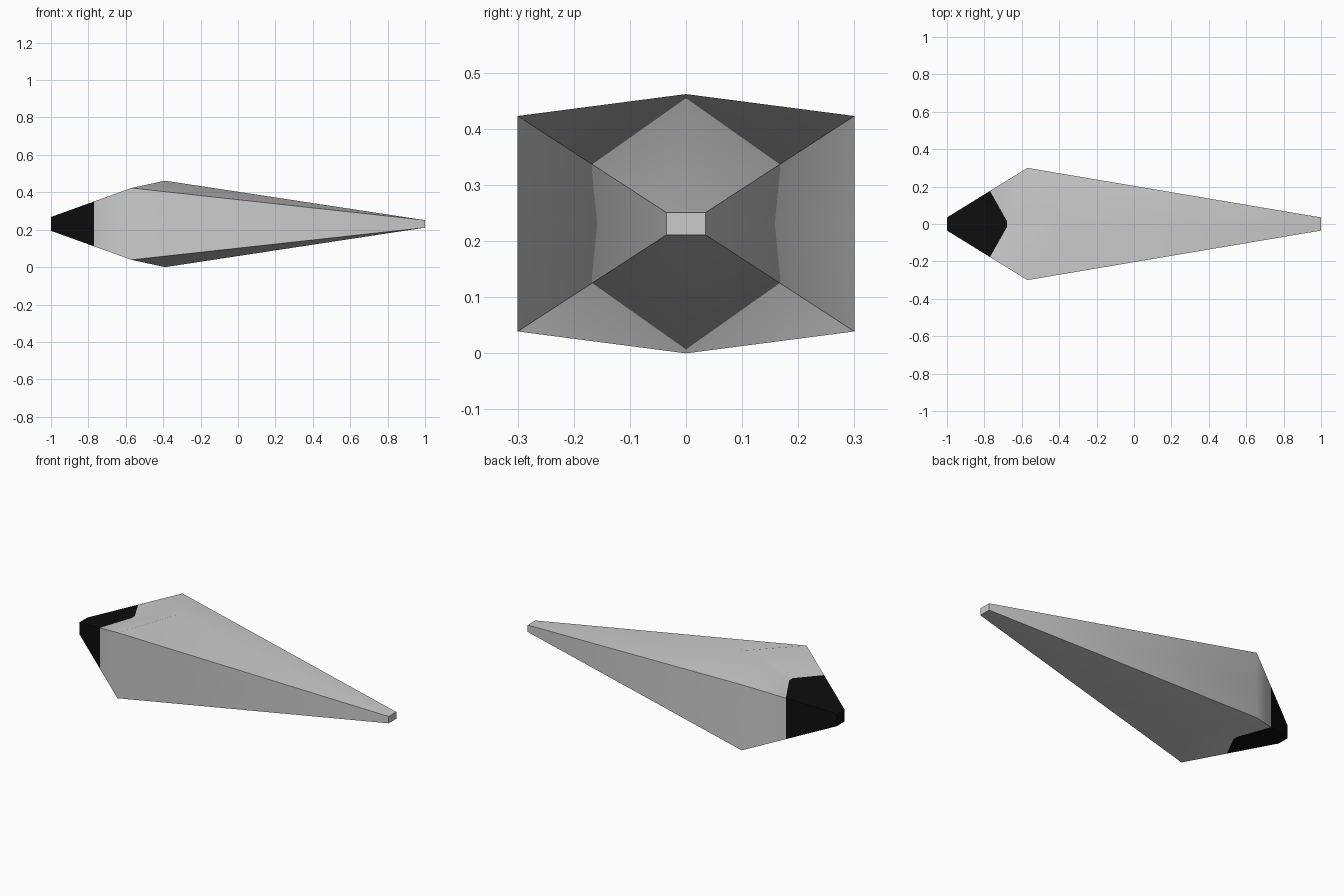
import bpy, bmesh, math
from mathutils import Vector

if "Cube" in bpy.data.objects:
    bpy.data.objects.remove(bpy.data.objects["Cube"])


def material(name, value):
    m = bpy.data.materials.new(name)
    m.diffuse_color = (value, value, value, 1)
    m.use_nodes = True
    m.node_tree.nodes["Principled BSDF"].inputs["Base Color"].default_value = m.diffuse_color
    return m


# One quarter of the spike (+y, +z), measured from its centre line
P = {k: Vector(v) for k, v in {
    "back": (-1, 0.035, 0.037), "back_mid": (-1, 0, 0.037),
    "wide": (-0.57, 0.30, 0.192), "peak": (-0.39, 0, 0.231),
    "tip": (1, 0.035, 0.020), "tip_mid": (1, 0, 0.020),
}.items()}
# Points where the black end stops
P["cut"] = P["back"].lerp(P["wide"], 0.535)
P["cut_top"] = P["back"].lerp(P["peak"], 0.525)
P["cut_mid"] = Vector((P["cut_top"].x, 0, P["cut_top"].z))
# Points on the horizontal middle plane
for k in ("back", "cut", "wide", "tip"):
    P[k + "_low"] = Vector((P[k].x, P[k].y, 0))
P["back_c"] = Vector((-1, 0, 0))
P["tip_c"] = Vector((1, 0, 0))

BLACK = ["back_c back_mid back back_low",
         "back cut cut_low back_low",
         "back_mid cut_mid cut_top back",
         "back cut_top cut"]
GREY = ["tip_c tip_low tip tip_mid",
        "cut wide wide_low cut_low",
        "wide tip tip_low wide_low",
        "cut_mid peak cut_top",
        "cut_top peak wide cut",
        "peak tip wide",
        "peak tip_mid tip"]

bm = bmesh.new()
verts = {k: bm.verts.new(v) for k, v in P.items()}
centre = Vector((-0.3, 0, 0))
for index, faces in enumerate((GREY, BLACK)):
    for names in faces:
        f = bm.faces.new([verts[n] for n in names.split()])
        f.material_index = index
        f.normal_update()
        if f.normal.dot(f.calc_center_median() - centre) < 0:
            f.normal_flip()
mesh = bpy.data.meshes.new("spike")
bm.to_mesh(mesh)
bm.free()

spike = bpy.data.objects.new("spike", mesh)
bpy.context.collection.objects.link(spike)
spike.location.z = 0.231
mesh.materials.append(material("light grey", 0.6))
mesh.materials.append(material("black", 0.004))

# Smooth along each side, sharp where the sides and end caps meet
bpy.context.view_layer.objects.active = spike
spike.select_set(True)
bpy.ops.object.shade_smooth_by_angle(angle=math.radians(50))

# Mirror the quarter to all four sides
mirror = spike.modifiers.new("mirror", "MIRROR")
mirror.use_axis = (False, True, True)
mirror.use_clip = True
